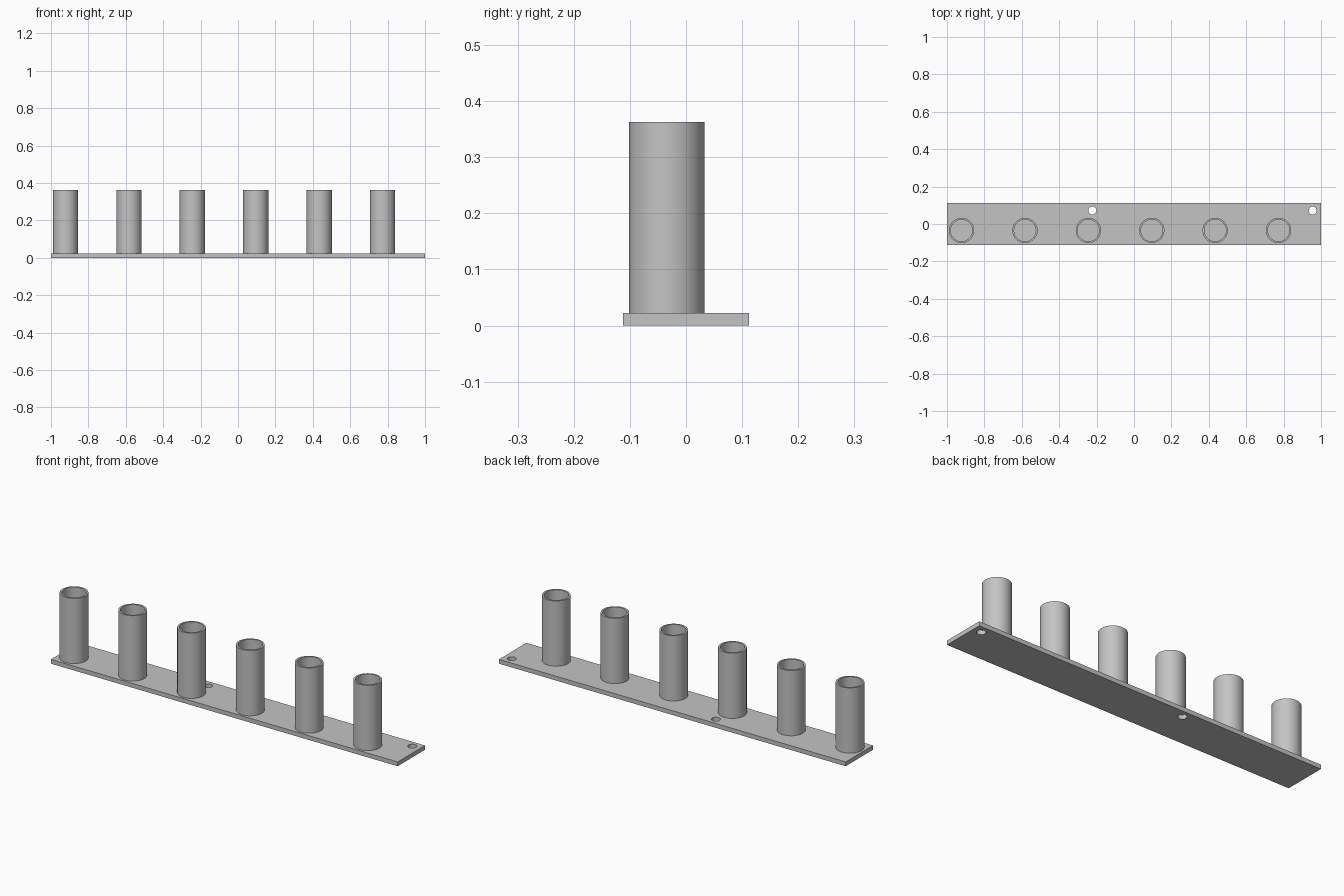
import bpy, bmesh, math

if "Cube" in bpy.data.objects:
    bpy.data.objects.remove(bpy.data.objects["Cube"], do_unlink=True)

PLATE_T = 0.0225
PLATE_D = 0.225
TOP = 0.363
R_OUT, R_IN = 0.0675, 0.058
FIRST_X, PITCH, TUBE_Y = -0.922, 0.339, -0.0345

gray = bpy.data.materials.new("plain gray")
gray.use_nodes = True
colour = (0.55, 0.55, 0.55, 1)
gray.diffuse_color = colour
gray.node_tree.nodes["Principled BSDF"].inputs["Base Color"].default_value = colour


def smooth(obj):
    bpy.ops.object.select_all(action="DESELECT")
    obj.select_set(True)
    bpy.context.view_layer.objects.active = obj
    bpy.ops.object.shade_smooth_by_angle(angle=math.radians(30))


# Base plate with two screw holes
bpy.ops.mesh.primitive_cube_add(size=1, location=(0, 0, PLATE_T / 2))
plate = bpy.context.object
plate.name = "base_plate"
plate.scale = (2, PLATE_D, PLATE_T)
bpy.ops.object.transform_apply(location=False, rotation=False, scale=True)
plate.data.materials.append(gray)
for i, x in enumerate((-0.223, 0.955)):
    bpy.ops.mesh.primitive_cylinder_add(vertices=48, radius=0.0215, depth=0.1,
                                        location=(x, 0.072, PLATE_T / 2))
    cutter = bpy.context.object
    cutter.name = f"screw_hole_cutter_{i + 1}"
    cutter.data.materials.append(gray)
    cutter.hide_render = True
    cutter.hide_set(True)
    cut = plate.modifiers.new("screw hole", "BOOLEAN")
    cut.operation = "DIFFERENCE"
    cut.solver = "EXACT"
    cut.object = cutter

# Bake the holes in, then drop the cutters
bpy.ops.object.select_all(action="DESELECT")
plate.select_set(True)
bpy.context.view_layer.objects.active = plate
for mod in list(plate.modifiers):
    helper = mod.object
    bpy.ops.object.modifier_apply(modifier=mod.name)
    bpy.data.objects.remove(helper, do_unlink=True)
smooth(plate)


# Hollow tube: a wall profile spun around z
def tube_mesh():
    bm = bmesh.new()
    wall = [(R_IN, PLATE_T), (R_OUT, PLATE_T), (R_OUT, TOP), (R_IN, TOP)]
    verts = [bm.verts.new((r, 0, z)) for r, z in wall]
    edges = [bm.edges.new((verts[i], verts[i + 1])) for i in range(3)]
    edges.append(bm.edges.new((verts[3], verts[0])))
    bmesh.ops.spin(bm, geom=verts + edges, cent=(0, 0, 0), axis=(0, 0, 1),
                   angle=math.tau, steps=64, use_merge=True)
    bmesh.ops.remove_doubles(bm, verts=bm.verts, dist=1e-5)
    bmesh.ops.recalc_face_normals(bm, faces=bm.faces)
    mesh = bpy.data.meshes.new("tube")
    bm.to_mesh(mesh)
    bm.free()
    mesh.materials.append(gray)
    return mesh


# Row of six tubes
for i in range(6):
    tube = bpy.data.objects.new(f"tube_{i + 1}", tube_mesh())
    tube.location = (FIRST_X + i * PITCH, TUBE_Y, 0)
    bpy.context.collection.objects.link(tube)
    smooth(tube)
